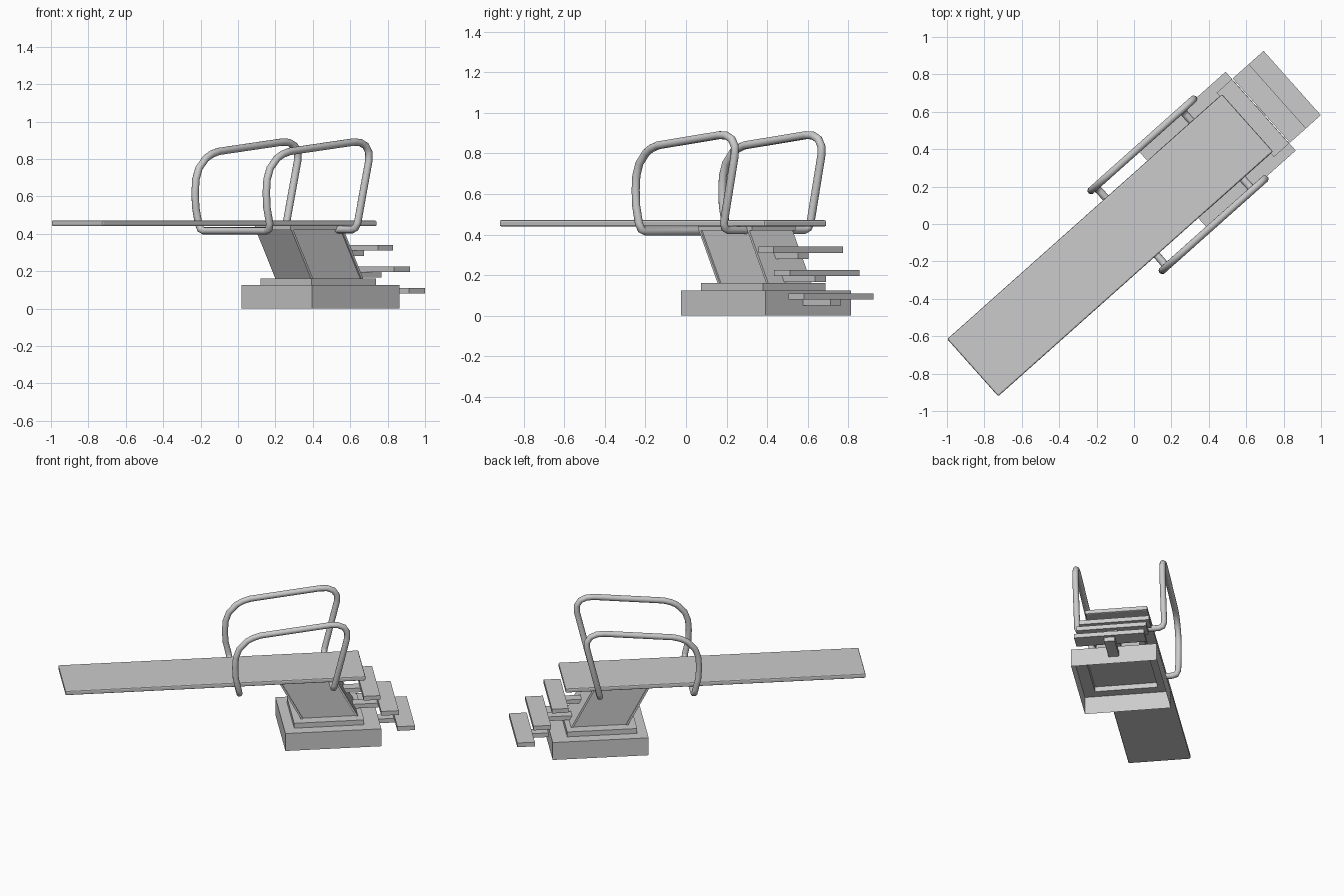
import bpy, bmesh, math

if "Cube" in bpy.data.objects:
    bpy.data.objects.remove(bpy.data.objects["Cube"])

YAW = math.radians(41.7)   # the whole model sits diagonally in plan


def add_mesh(name, bm):
    bmesh.ops.recalc_face_normals(bm, faces=bm.faces[:])
    me = bpy.data.meshes.new(name)
    bm.to_mesh(me)
    bm.free()
    ob = bpy.data.objects.new(name, me)
    bpy.context.collection.objects.link(ob)
    ob.rotation_euler.z = YAW
    return ob


def stack(name, rings, close_bottom=True):
    """Join rectangular rings (u0, u1, half_width, z) from bottom to top."""
    bm = bmesh.new()
    loops = [[bm.verts.new(p) for p in
              ((a, -w, z), (b, -w, z), (b, w, z), (a, w, z))]
             for a, b, w, z in rings]
    for lo, hi in zip(loops, loops[1:]):
        for i in range(4):
            j = (i + 1) % 4
            bm.faces.new((lo[i], lo[j], hi[j], hi[i]))
    bm.faces.new(loops[-1])
    if close_bottom:
        bm.faces.new(loops[0][::-1])
    return add_mesh(name, bm)


def box(name, u0, u1, w, z0, z1):
    return stack(name, [(u0, u1, w, z0), (u0, u1, w, z1)])


# Hollow stepped base, open underneath
stack("base", [(0.278, 0.907, 0.282, 0), (0.278, 0.907, 0.282, 0.125),
               (0.344, 0.803, 0.206, 0.125), (0.344, 0.803, 0.206, 0.16)], False)

# Leaning pedestal: core with slightly wider front and rear plates
LEAN = -0.14
for name, a, b, w in (("pedestal_core", 0.405, 0.76, 0.134),
                      ("pedestal_front_plate", 0.395, 0.41, 0.143),
                      ("pedestal_rear_plate", 0.755, 0.77, 0.143)):
    stack(name, [(a, b, w, 0.16), (a + LEAN, b + LEAN, w, 0.42)])
box("pedestal_cap", 0.25, 0.65, 0.143, 0.42, 0.442)

# Diving board with softened edges
board = box("board", -1.155, 0.813, 0.205, 0.44, 0.471)
bev = board.modifiers.new("edge", 'BEVEL')
bev.width = 0.008
bev.segments = 2

# Treads, each on a narrow bracket
for i, (a, b, z, root, tip) in enumerate(((1.018, 1.133, 0.08, 0.905, 1.11),
                                          (0.912, 1.027, 0.195, 0.72, 0.997),
                                          (0.797, 0.906, 0.31, 0.66, 0.87))):
    box(f"tread_{i + 1}", a, b, 0.23, z, z + 0.03)
    box(f"tread_bracket_{i + 1}", root, tip, 0.035, z - 0.03, z)

# Handrails: one continuous tube, both sides joined by crossbars under the board
side = [(-0.02, 0.25, 0.415), (-0.023, 0.275, 0.425), (-0.028, 0.286, 0.455),
        (-0.048, 0.286, 0.54), (-0.052, 0.286, 0.62), (-0.047, 0.286, 0.69),
        (-0.025, 0.286, 0.75), (0.025, 0.286, 0.803), (0.065, 0.286, 0.825),
        (0.115, 0.286, 0.84),
        (0.57, 0.286, 0.89), (0.62, 0.286, 0.888), (0.66, 0.286, 0.87),
        (0.682, 0.286, 0.835), (0.682, 0.286, 0.79),
        (0.602, 0.286, 0.46), (0.596, 0.275, 0.432), (0.595, 0.25, 0.422)]
path = side + [(u, -v, z) for u, v, z in reversed(side)]
cu = bpy.data.curves.new("handrails", 'CURVE')
cu.dimensions = '3D'
cu.bevel_depth = 0.02
cu.bevel_resolution = 4
sp = cu.splines.new('POLY')
sp.points.add(len(path) - 1)
for p, co in zip(sp.points, path):
    p.co = (*co, 1)
sp.use_cyclic_u = True
sp.use_smooth = True
rail = bpy.data.objects.new("handrails", cu)
bpy.context.collection.objects.link(rail)
rail.rotation_euler.z = YAW
